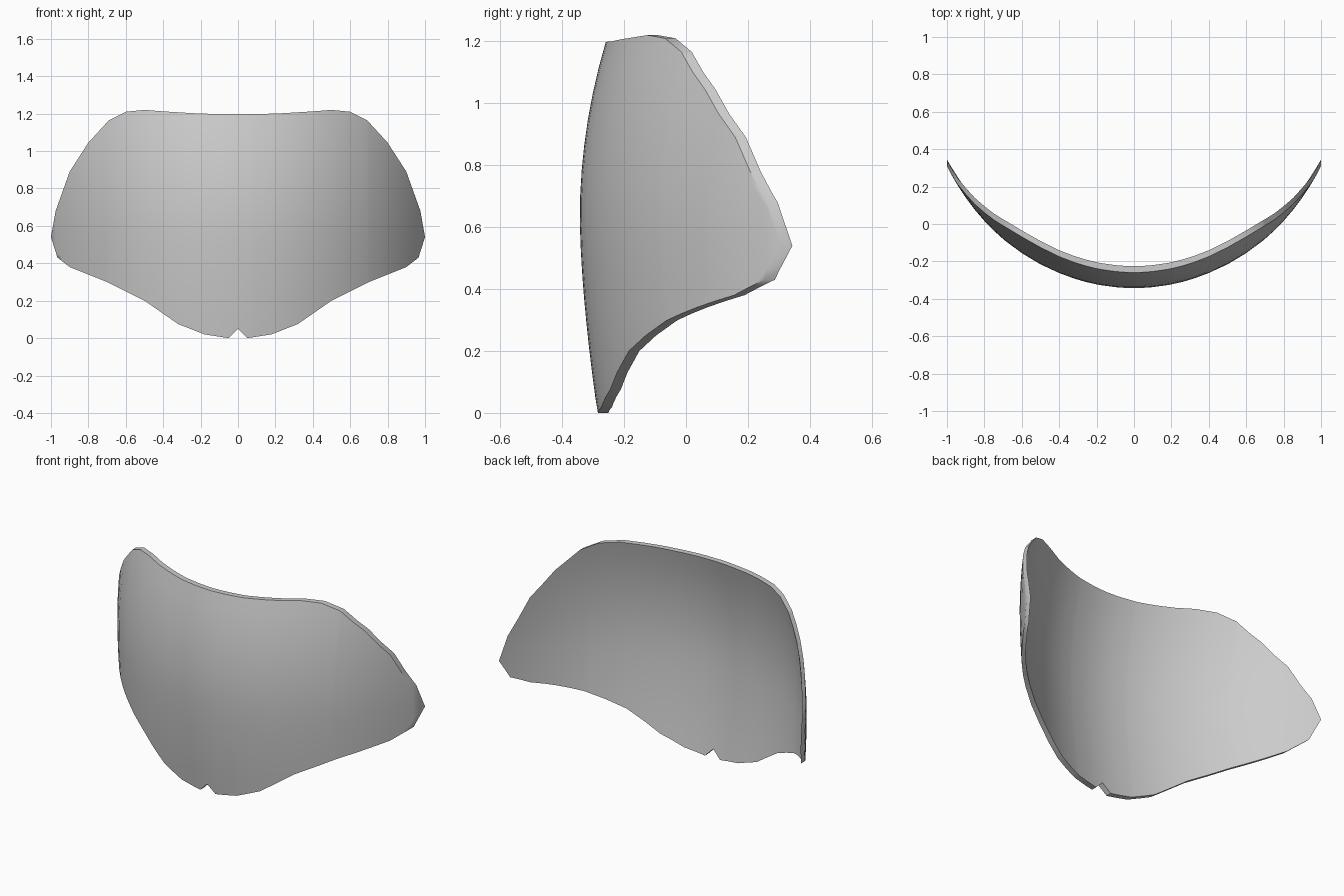
import bpy, bmesh, math

if "Cube" in bpy.data.objects:
    bpy.data.objects.remove(bpy.data.objects["Cube"])

# Half outline seen from the front, as (x, z)
TOP = [(0, 1.197), (0.2, 1.2), (0.4, 1.212), (0.5, 1.22), (0.6, 1.21), (0.69, 1.165),
       (0.8, 1.045), (0.9, 0.89), (0.975, 0.68), (1, 0.54)]
BOTTOM = [(0, 0.05), (0.05, 0), (0.18, 0.02), (0.32, 0.075), (0.5, 0.2), (0.7, 0.3),
          (0.9, 0.38), (0.965, 0.43), (1, 0.54)]
THICKNESS = 0.034
ROWS = 14


def interp(points, x):
    for (x0, z0), (x1, z1) in zip(points, points[1:]):
        if x <= x1:
            return z0 + (z1 - z0) * (x - x0) / (x1 - x0)
    return points[-1][1]


def depth(x, z):
    """Outer surface: wraps round sideways and bows vertically."""
    d = z - 0.63
    bow = 0.26 * d * d if d > 0 else 0.12 * abs(d) ** 1.6
    return -0.343 + bow + 0.5 * x * x + 0.15 * x ** 6


# Columns follow every outline corner, mirrored to both sides
half = sorted({p[0] for p in TOP + BOTTOM} | {0.1, 0.26, 0.75, 0.85, 0.94})
columns = [-x for x in reversed(half[1:])] + half

# Outer skin
bm = bmesh.new()
grid = []
for x in columns:
    a = abs(x)
    lo, hi = interp(BOTTOM, a), interp(TOP, a)
    col = []
    for i in range(ROWS + 1):
        z = lo + (hi - lo) * i / ROWS
        col.append(bm.verts.new((x, depth(x, z), z)))
    grid.append(col)
for c0, c1 in zip(grid, grid[1:]):
    for i in range(ROWS):
        bm.faces.new((c0[i], c1[i], c1[i + 1], c0[i + 1]))
bmesh.ops.remove_doubles(bm, verts=bm.verts[:], dist=1e-5)

# Thickness, pushed straight back
result = bmesh.ops.extrude_face_region(bm, geom=bm.faces[:], use_keep_orig=True)
back = [g for g in result["geom"] if isinstance(g, bmesh.types.BMVert)]
bmesh.ops.translate(bm, verts=back, vec=(0, THICKNESS, 0))
bmesh.ops.recalc_face_normals(bm, faces=bm.faces[:])

mesh = bpy.data.meshes.new("visor_shell")
bm.to_mesh(mesh)
bm.free()
shell = bpy.data.objects.new("visor_shell", mesh)
bpy.context.collection.objects.link(shell)
bpy.context.view_layer.objects.active = shell
shell.select_set(True)
bpy.ops.object.shade_smooth_by_angle(angle=math.radians(35))
